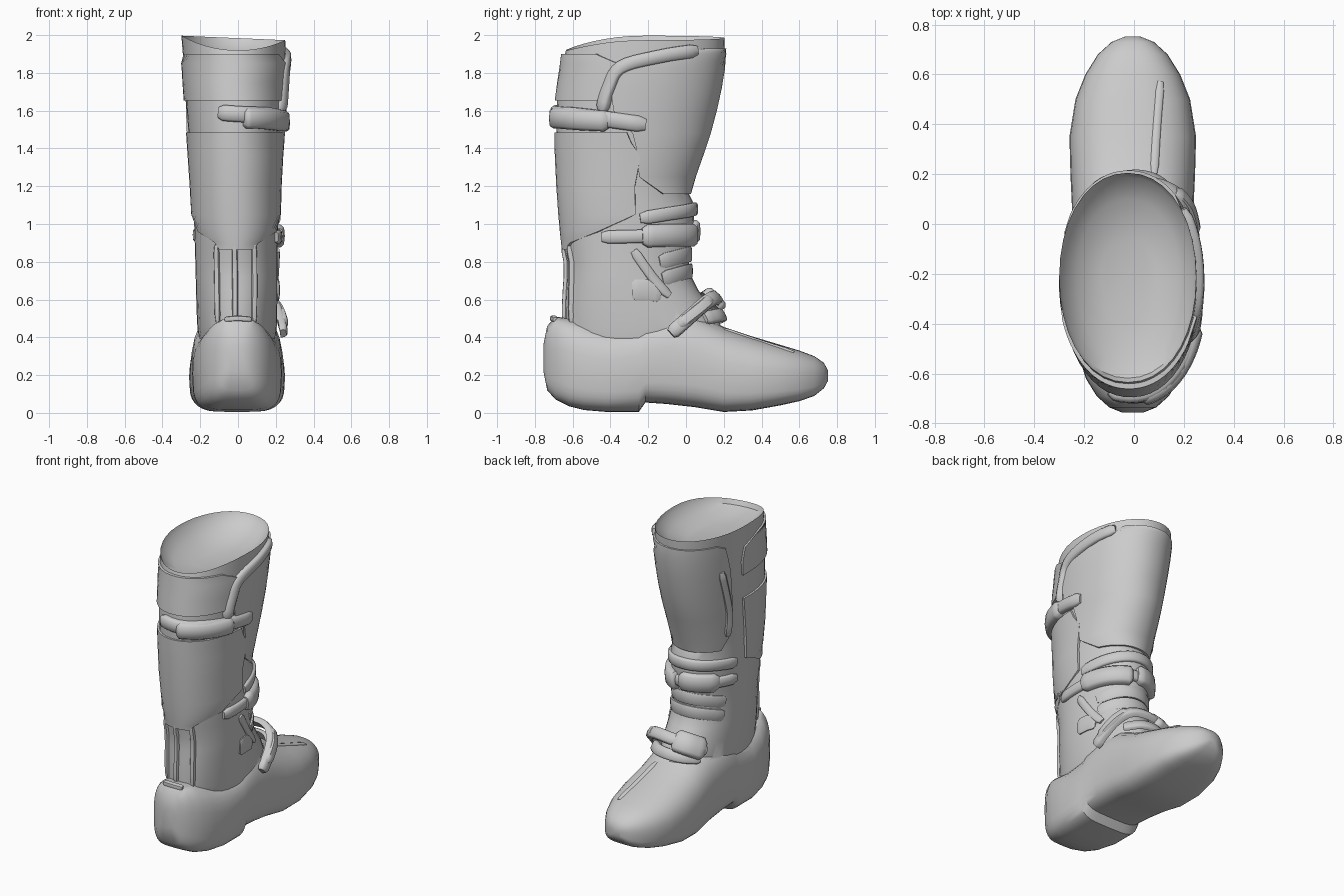
import bpy, bmesh, math
from mathutils import Vector as V

if "Cube" in bpy.data.objects:
    bpy.data.objects.remove(bpy.data.objects["Cube"])

# shaft levels: z, back y, front y, left x, right x
SHAFT = [(.2, -.6, .15, -.18, .175), (.45, -.64, .19, -.215, .205), (.55, -.64, .14, -.22, .207),
         (.65, -.635, .065, -.222, .21), (.72, -.63, .03, -.224, .21), (.8, -.63, .015, -.226, .21),
         (.87, -.645, .025, -.228, .21), (1.0, -.66, .04, -.232, .213), (1.1, -.667, .045, -.237, .216),
         (1.17, -.672, .01, -.241, .217), (1.3, -.68, .06, -.25, .222), (1.48, -.685, .12, -.262, .236),
         (1.66, -.682, .168, -.275, .248), (1.85, -.655, .2, -.288, .253), (2.0, -.635, .205, -.3, .25)]
# foot stations: y, sole z, top z, half width
FOOT = [(-.755, .22, .36, .045), (-.735, .12, .46, .095), (-.69, .07, .51, .145), (-.62, .035, .5, .188),
        (-.54, .015, .48, .213), (-.42, .005, .452, .235), (-.25, .005, .48, .238),
        (-.215, .055, .5, .237), (-.1, .047, .53, .238),
        (.05, .03, .53, .243), (.2, .005, .455, .25), (.35, .013, .405, .254), (.5, .04, .36, .23),
        (.6, .062, .33, .19), (.68, .09, .3, .14), (.73, .13, .265, .085), (.752, .17, .225, .03)]


def spow(v, e):
    return math.copysign(abs(v) ** e, v)


def surf(deg, z, off=0):
    """Point on the shaft surface at an angle (0 right, 90 toe side, -90 back)."""
    z2 = max(.2, min(1.999, z))
    i = next(k for k in range(len(SHAFT) - 1) if SHAFT[k + 1][0] > z2)
    a, b = SHAFT[i], SHAFT[i + 1]
    t = (z2 - a[0]) / (b[0] - a[0])
    _, yb, yf, xl, xr = [p + (q - p) * t for p, q in zip(a, b)]
    c, s = math.cos(math.radians(deg)), math.sin(math.radians(deg))
    return V(((xl + xr) / 2 + ((xr - xl) / 2 + off) * spow(c, .95),
              (yb + yf) / 2 + ((yf - yb) / 2 + off) * spow(s, .95), z))


def shade(ob, angle=40):
    bpy.ops.object.select_all(action='DESELECT')
    ob.select_set(True)
    bpy.context.view_layer.objects.active = ob
    bpy.ops.object.shade_smooth_by_angle(angle=math.radians(angle))


def make(name, rings, closed=True, caps=True, angle=40):
    """Skin a list of point rings into an object."""
    bm = bmesh.new()
    vs = [[bm.verts.new(p) for p in r] for r in rings]
    n = len(rings[0])
    for a, b in zip(vs, vs[1:]):
        for i in range(n if closed else n - 1):
            j = (i + 1) % n
            bm.faces.new((a[i], a[j], b[j], b[i]))
    if caps:
        bm.faces.new(vs[0])
        bm.faces.new(vs[-1])
    bmesh.ops.recalc_face_normals(bm, faces=bm.faces)
    me = bpy.data.meshes.new(name)
    bm.to_mesh(me)
    bm.free()
    ob = bpy.data.objects.new(name, me)
    bpy.context.collection.objects.link(ob)
    shade(ob, angle)
    return ob


def spline(pts, n=5):
    p = [V(q) for q in pts]
    p = [2 * p[0] - p[1]] + p + [2 * p[-1] - p[-2]]
    out = []
    for a, b, c, d in zip(p, p[1:], p[2:], p[3:]):
        for k in range(n):
            t = k / n
            out.append(.5 * (2 * b + (c - a) * t + (2 * a - 5 * b + 4 * c - d) * t * t
                             + (3 * b - a - 3 * c + d) * t ** 3))
    return out + [p[-2]]


def strip(name, pts, width, thick, centre=None):
    """Sweep a rounded strap section along points, facing away from centre."""
    rings = []
    for i, p in enumerate(pts):
        t = (pts[min(i + 1, len(pts) - 1)] - pts[max(i - 1, 0)]).normalized()
        n = p - (V(centre) if centre else V((0, -.25, p.z)))
        n = (n - t * n.dot(t)).normalized()
        s = t.cross(n)
        k = .7 if i in (0, len(pts) - 1) else 1
        rings.append([p + s * width / 2 * u * k + n * thick * v * (k if v > 0 else 1) for u, v in
                      ((-1, -.4), (-1, .5), (-.75, .9), (0, 1), (.75, .9), (1, .5), (1, -.4))])
    return make(name, rings, angle=50)


def wrap(name, path, width, thick):
    """Strap lying on the shaft; path holds (angle, z)."""
    return strip(name, [surf(q.x, q.y) for q in spline([(d, z, 0) for d, z in path])], width, thick)


def panel(name, rows, off=.013, n=24):
    """Raised shell plate on the shaft with folded edges; rows hold z, start angle, end angle."""
    rings = [[surf(a + (b - a) * i / n, z, off) for i in range(n + 1)] for z, a, b in rows]
    ob = make(name, rings, closed=False, caps=False)
    bm = bmesh.new()
    bm.from_mesh(ob.data)
    ext = bmesh.ops.extrude_edge_only(bm, edges=[e for e in bm.edges if e.is_boundary])
    for v in [g for g in ext['geom'] if isinstance(g, bmesh.types.BMVert)]:
        v.co -= V((v.co.x, v.co.y + .25, 0)).normalized() * (off + .008)
    bmesh.ops.recalc_face_normals(bm, faces=bm.faces)
    bm.to_mesh(ob.data)
    bm.free()
    shade(ob)
    return ob


# shaft with curved rim and shallow hollow top
angs = [10 * i for i in range(36)]


def rim(d, shrink=1, drop=0, flat=0):
    p = surf(d, 1.999)
    back = max(0, -math.sin(math.radians(d)))
    edge = 1.985 - .065 * back ** 2 - .012 * math.cos(math.radians(d))
    return V((-.02 + (p.x + .02) * shrink, -.215 + (p.y + .215) * shrink,
              edge * (1 - flat) + 1.965 * flat - drop))


rings = [[surf(d, r[0]) for d in angs] for r in SHAFT[:-1]]
rings += [[rim(d, *k) for d in angs] for k in
          ((1, 0, 0), (.96, .03, 0), (.75, .075, .4), (.4, .11, 1))]
body = make("boot_body", rings)

# foot with heel block and toe
rings = []
for y, zb, zt, w in FOOT:
    zc = zb + (zt - zb) * .45
    ring = []
    for i in range(32):
        a = 2 * math.pi * i / 32
        c, s = math.cos(a), math.sin(a)
        e = (.72 if y < 0 else .82) if s > 0 else .45
        taper = 1 - .06 * max(0, -s)
        ring.append(V((-.005 + w * taper * spow(c, e), y,
                       zc + (zt - zc if s > 0 else zc - zb) * spow(s, e))))
    rings.append(ring)
foot = make("foot", rings)
mod = body.modifiers.new("join", 'BOOLEAN')
mod.operation, mod.solver, mod.object = 'UNION', 'EXACT', foot
bpy.context.view_layer.objects.active = body
bpy.ops.object.modifier_apply(modifier="join")
bpy.data.objects.remove(foot)
shade(body, 38)

# shell plates
panel("shin_plate", [(1.16, 35, 140), (1.25, 10, 152), (1.4, 4, 158), (1.48, 0, 160), (1.6, -15, 160),
                     (1.72, -19, 160), (1.82, -12, 158), (1.9, 15, 155), (1.93, 50, 145)], .012)
panel("calf_plate", [(.865, -112, -69), (.9, -118, -60), (.96, -150, -25), (1.05, -182, 6),
                     (1.2, -186, 8), (1.36, -186, 8), (1.43, -186, 0), (1.485, -186, -4)])
panel("calf_cuff", [(1.655, -186, -18), (1.75, -186, -21), (1.85, -182, -17), (1.9, -160, -35)])

# straps and buckles
wrap("calf_strap", [(-108, 1.59), (-80, 1.58), (-50, 1.575), (-20, 1.555), (8, 1.525)], .085, .036)
wrap("calf_buckle", [(-82, 1.56), (-65, 1.56), (-35, 1.55), (-18, 1.545)], .11, .052)
wrap("side_hinge", [(-24, 1.6), (-21, 1.72), (-14, 1.83), (12, 1.89), (40, 1.92)], .07, .03)
wrap("ankle_strap", [(-22, .93), (10, .935), (45, .945), (90, .95), (135, .95), (165, .94)], .07, .024)
wrap("ankle_buckle", [(12, .935), (35, .94), (60, .94), (78, .94)], .12, .046)
wrap("ankle_pad", [(85, .96), (110, .96), (140, .95)], .12, .042)
wrap("collar_fold", [(10, 1.03), (45, 1.06), (90, 1.08), (135, 1.07), (165, 1.05)], .07, .02)
for i, z in enumerate((.83, .74)):
    wrap("ankle_fold_%d" % i, [(30, z - .03), (60, z), (90, z + .01), (120, z), (150, z - .03)], .08, .012)
IN = (0, -.12, .35)
strip("instep_strap", spline([(.235, -.08, .42), (.222, 0, .49), (.185, .09, .57), (.11, .14, .605),
                              (0, .155, .605), (-.11, .125, .585), (-.185, .05, .53)]), .075, .03, IN)
strip("instep_buckle", spline([(.232, -.04, .46), (.205, .06, .54), (.15, .125, .6)]), .065, .04, IN)
strip("instep_pad", spline([(-.02, .15, .6), (-.11, .13, .585), (-.18, .06, .54)]), .14, .04, IN)
strip("instep_fold", spline([(.17, .1, .5), (.09, .17, .515), (0, .19, .515), (-.09, .165, .505),
                             (-.17, .09, .49)]), .07, .02, IN)

# back flex panel ribs and lower lip
for name, deg in (("left", -117), ("middle", -92), ("right", -66)):
    wrap("back_rib_" + name, [(deg, .48), (deg, .68), (deg, .89)], .03, .018)
strip("heel_lip", spline([(-.07, -.69, .495), (0, -.7, .5), (.07, -.69, .495)]), .03, .02)

# rib on the inner side of the shin, seam on the toe, ankle gusset
wrap("inner_shin_rib", [(150, 1.74), (153, 1.6), (155, 1.42), (150, 1.26)], .05, .028)
strip("toe_ridge", spline([(.08, .2, .44), (.09, .38, .378), (.105, .57, .318)]), .035, .014, (0, .4, -5))
wrap("front_gusset", [(5, .86), (18, .74), (30, .62)], .05, .014)
wrap("ankle_pivot", [(0, .65), (12, .65), (24, .64)], .11, .012)
